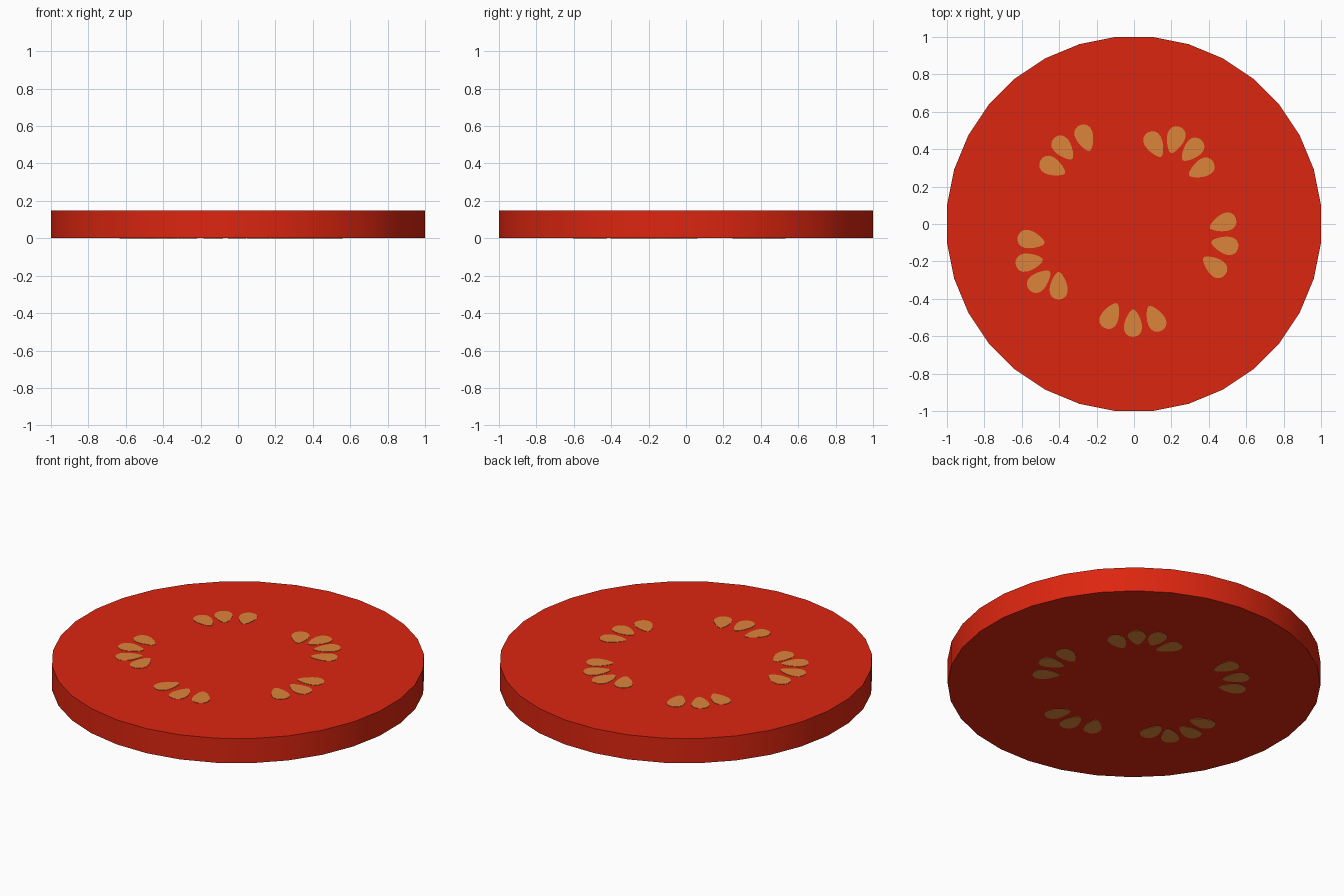
import bpy, bmesh, math

if "Cube" in bpy.data.objects:
    bpy.data.objects.remove(bpy.data.objects["Cube"])

R, H, SKIN = 1.0048, 0.15, 0.002   # slice radius, total height, seed plate thickness


def material(name, rgb):
    m = bpy.data.materials.new(name)
    m.diffuse_color = (*rgb, 1)
    m.use_nodes = True
    m.node_tree.nodes["Principled BSDF"].inputs["Base Color"].default_value = m.diffuse_color
    return m


red = material("tomato red", (0.72, 0.019, 0.005))
tan = material("seed tan", (0.72, 0.235, 0.043))


def prism(bm, outline, z0, z1):
    """Close an outline into a flat slab between z0 and z1."""
    low = [bm.verts.new((x, y, z0)) for x, y in outline]
    high = [bm.verts.new((x, y, z1)) for x, y in outline]
    bm.faces.new(low[::-1])
    bm.faces.new(high)
    n = len(outline)
    for i in range(n):
        j = (i + 1) % n
        bm.faces.new((low[i], low[j], high[j], high[i]))


def finish(bm, name, mat):
    me = bpy.data.meshes.new(name)
    bm.to_mesh(me)
    bm.free()
    ob = bpy.data.objects.new(name, me)
    bpy.context.collection.objects.link(ob)
    me.materials.append(mat)
    return ob


def seed_outline(x, y, deg):
    """Teardrop whose blunt end points along deg."""
    a = math.radians(deg)
    pts = []
    for i in range(20):
        t = 2 * math.pi * i / 20
        u = 0.074 * math.cos(t)
        v = 0.046 * math.sin(t) * (1 + 0.38 * math.cos(t))
        pts.append((x + u * math.cos(a) - v * math.sin(a),
                    y + u * math.sin(a) + v * math.cos(a)))
    return pts


# Round slice with 32 sides, flats facing the axes
bm = bmesh.new()
ring = [(R * math.cos((i + 0.5) * math.pi / 16), R * math.sin((i + 0.5) * math.pi / 16))
        for i in range(32)]
prism(bm, ring, SKIN, H - SKIN)
body = finish(bm, "tomato_slice", red)
bpy.context.view_layer.objects.active = body
body.select_set(True)
bpy.ops.object.shade_smooth_by_angle(angle=math.radians(30))

# Five seed clusters: x, y, direction of the blunt end
clusters = {
    "back_right": [(.11, .425, 118), (.22, .45, 72), (.31, .395, 47), (.36, .295, 28)],
    "right": [(.475, .005, 20), (.485, -.112, -13), (.43, -.225, -38)],
    "front": [(-.125, -.49, -117), (-.005, -.53, -91), (.113, -.505, -63)],
    "left": [(-.55, -.085, 167), (-.56, -.203, 190), (-.505, -.303, 222), (-.403, -.33, -90)],
    "back_left": [(-.435, .305, 153), (-.377, .405, 129), (-.262, .46, 110)],
}
for side, seeds in clusters.items():
    bm = bmesh.new()
    for s in seeds:
        prism(bm, seed_outline(*s), H - SKIN, H)   # upper cut face
        prism(bm, seed_outline(*s), 0, SKIN)       # lower cut face
    finish(bm, "seeds_" + side, tan)
